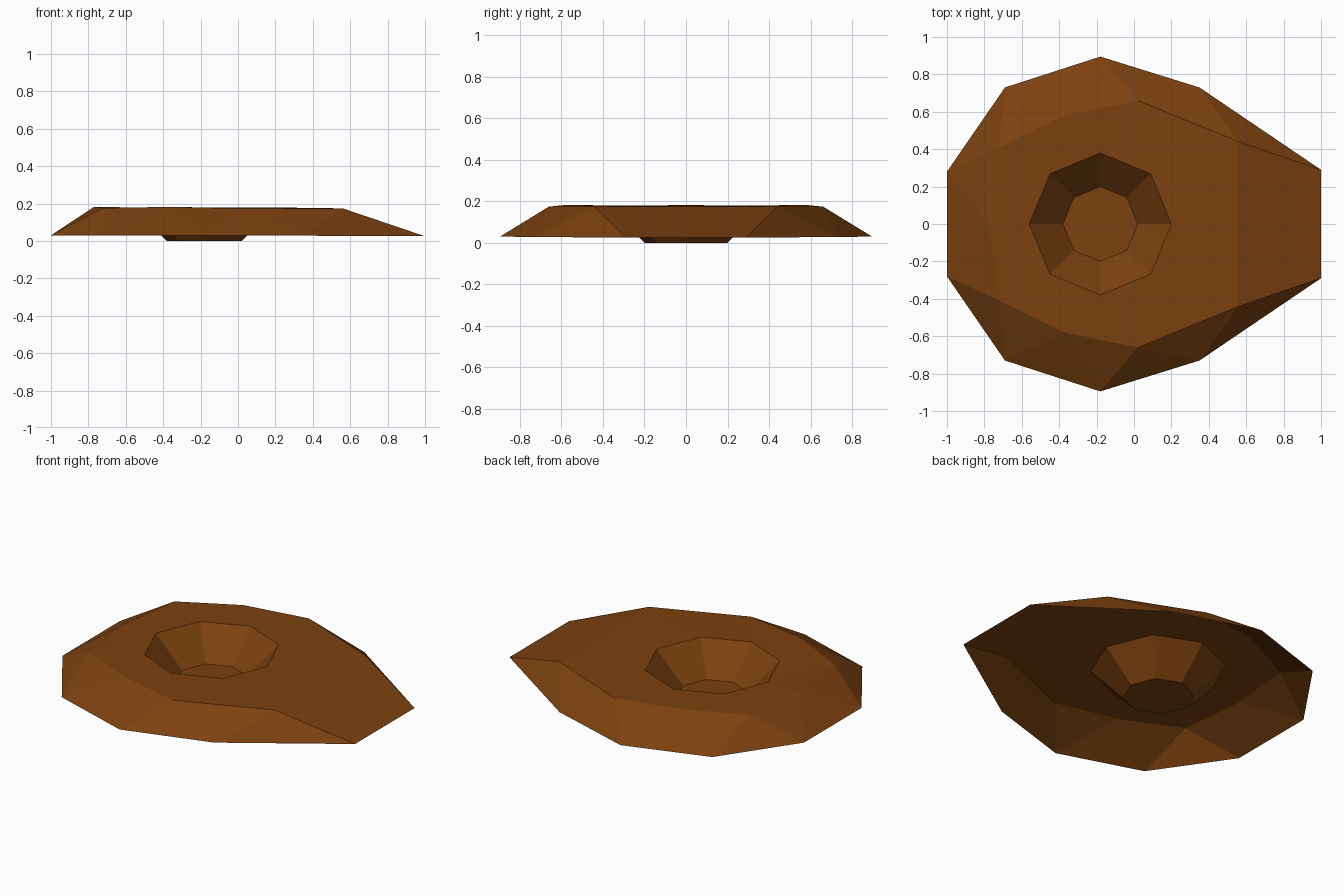
import bpy, bmesh, math

if "Cube" in bpy.data.objects:
    bpy.data.objects.remove(bpy.data.objects["Cube"])

# Single brown colour
brown = bpy.data.materials.new("brown")
brown.diffuse_color = (0.200, 0.053, 0.005, 1)
brown.use_nodes = True
brown.node_tree.nodes["Principled BSDF"].inputs["Base Color"].default_value = brown.diffuse_color


def make_half(name, points, faces):
    """Build the +y half of an open, upward-facing shell and mirror it."""
    bm = bmesh.new()
    verts = [bm.verts.new(p) for p in points]
    for f in faces:
        bm.faces.new([verts[i] for i in f])
    bmesh.ops.triangulate(bm, faces=[f for f in bm.faces if len(f.verts) > 4])
    bm.normal_update()
    for f in bm.faces:
        if f.normal.z < 0:
            f.normal_flip()
    mesh = bpy.data.meshes.new(name)
    bm.to_mesh(mesh)
    bm.free()
    mesh.materials.append(brown)
    obj = bpy.data.objects.new(name, mesh)
    bpy.context.collection.objects.link(obj)
    mirror = obj.modifiers.new("mirror", 'MIRROR')
    mirror.use_axis = (False, True, False)
    mirror.use_clip = True
    return obj


# Eight-sided bowl rings (half circles from -x round to +x)
def half_ring(radius, z):
    return [(-0.18 - radius * math.cos(math.pi * i / 4),
             radius * math.sin(math.pi * i / 4) if i < 4 else 0, z)
            for i in range(5)]


rim = half_ring(0.38, 0.179)
floor = half_ring(0.20, 0.0)

# Lower outline and upper plateau edge
outer = [(-1, 0, .03), (-1, .28, .03), (-.69, .73, .03), (-.18, .895, .03),
         (.35, .73, .028), (1, .29, .025), (1, 0, .025)]
upper = [(-.77, 0, .182), (-.72, .41, .176), (-.37, .58, .182),
         (.02, .66, .174), (.56, .44, .174), (.56, 0, .174)]

# Sloping faceted sides
n = len(upper)
sides = []
for i in range(n):
    sides.append((i, n + i, n + i + 1))
    if i < n - 1:
        sides.append((i, n + i + 1, i + 1))
make_half("sloping_sides", upper + outer, sides)

# Flat top around the bowl opening
top_points = upper + rim[::-1]
make_half("top_plateau", top_points, [range(len(top_points))])

# Sunken bowl with a flat floor
walls = [(i, i + 1, i + 6, i + 5) for i in range(4)]
make_half("bowl", rim + floor, walls + [range(5, 10)])
